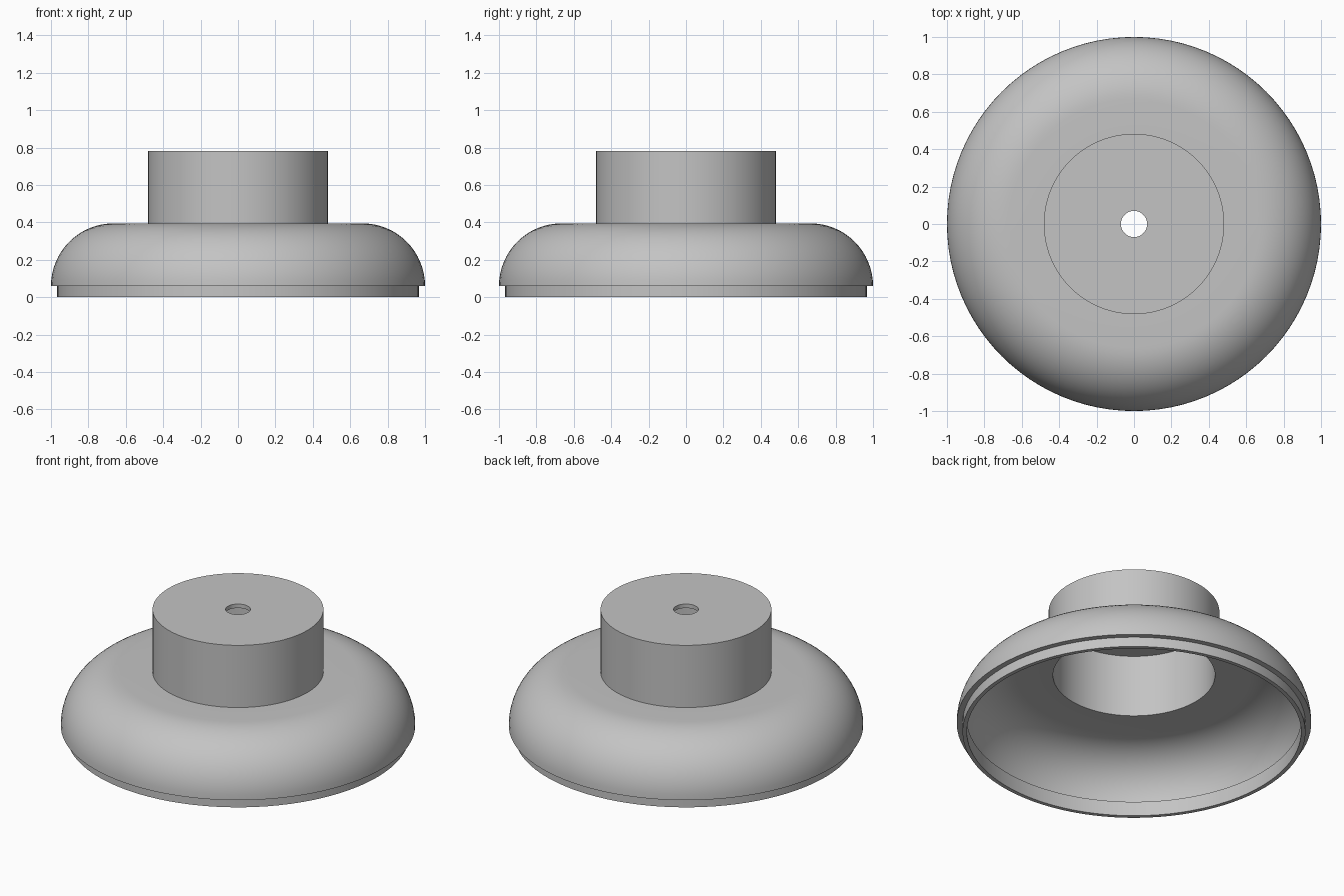
import bpy, bmesh
from math import sin, cos, radians, pi

SEGMENTS = 96

cube = bpy.data.objects.get("Cube")
if cube:
    bpy.data.objects.remove(cube, do_unlink=True)

# Single plain grey
grey = bpy.data.materials.new("plain_grey")
grey.use_nodes = True
color = (0.55, 0.55, 0.55, 1)
grey.diffuse_color = color
grey.node_tree.nodes["Principled BSDF"].inputs["Base Color"].default_value = color


def arc(cx, cz, r, start, end, steps=16):
    """Points (radius, height) along an arc, angles in degrees."""
    angles = [radians(start + (end - start) * i / steps) for i in range(steps + 1)]
    return [(cx + r * cos(a), cz + r * sin(a)) for a in angles]


def revolve(name, profile):
    """Spin a closed (radius, height) profile around the z axis."""
    bm = bmesh.new()
    verts = [bm.verts.new((r, 0, z)) for r, z in profile]
    edges = [bm.edges.new((a, b)) for a, b in zip(verts, verts[1:] + verts[:1])]
    bmesh.ops.spin(bm, geom=verts + edges, cent=(0, 0, 0), axis=(0, 0, 1),
                   angle=2 * pi, steps=SEGMENTS, use_merge=True)
    bmesh.ops.remove_doubles(bm, verts=bm.verts, dist=1e-5)
    bmesh.ops.recalc_face_normals(bm, faces=bm.faces)
    mesh = bpy.data.meshes.new(name)
    bm.to_mesh(mesh)
    bm.free()
    mesh.materials.append(grey)
    obj = bpy.data.objects.new(name, mesh)
    bpy.context.collection.objects.link(obj)
    bpy.ops.object.select_all(action="DESELECT")
    obj.select_set(True)
    bpy.context.view_layer.objects.active = obj
    bpy.ops.object.shade_smooth_by_angle(angle=radians(30))
    return obj


# Hollow domed flange and neck, with a small hole through the neck's top
wall = 0.025
hole, neck, top = 0.07, 0.482, 0.782
bend, bend_x, base = 0.335, 0.665, 0.06
outer = [(hole, top), (neck, top), (neck, base + bend)] + arc(bend_x, base, bend, 90, 0)
inner = arc(bend_x, base, bend - wall, 0, 90) + [
    (neck - wall, base + bend - wall), (neck - wall, top - wall), (hole, top - wall)]
revolve("domed_shell", outer + inner)

# Recessed lip fitted inside the flange's lower edge
revolve("rim_lip", [(0.943, 0), (0.967, 0), (0.967, base), (0.98, base),
                    (0.98, 0.08), (0.943, 0.09)])
